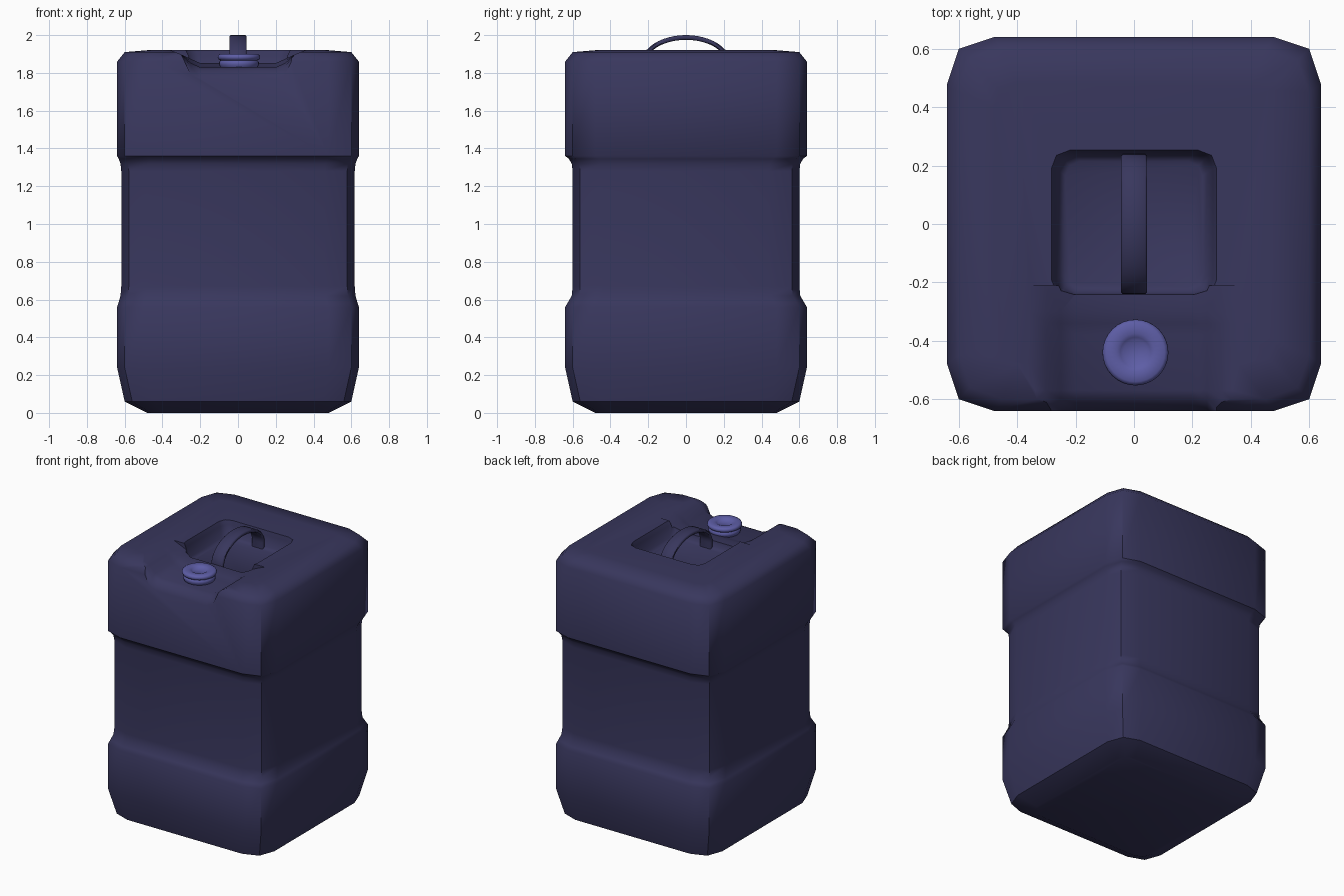
import bpy, bmesh, math

if "Cube" in bpy.data.objects:
    bpy.data.objects.remove(bpy.data.objects["Cube"])


def material(name, rgb):
    m = bpy.data.materials.new(name)
    m.diffuse_color = (*rgb, 1)
    m.use_nodes = True
    m.node_tree.nodes["Principled BSDF"].inputs["Base Color"].default_value = m.diffuse_color
    return m


NAVY = material("navy_plastic", (0.04, 0.038, 0.11))
BLUE = material("blue_plastic", (0.11, 0.11, 0.38))


def loft(name, rings, mat, closed=True):
    """Skin a list of equal-length point rings and cap both ends."""
    bm = bmesh.new()
    vs = [[bm.verts.new(p) for p in r] for r in rings]
    n = len(rings[0])
    for a, b in zip(vs, vs[1:]):
        for i in range(n):
            j = (i + 1) % n
            bm.faces.new((a[i], a[j], b[j], b[i]))
    bm.faces.new(vs[0])
    bm.faces.new(vs[-1])
    bmesh.ops.recalc_face_normals(bm, faces=bm.faces)
    me = bpy.data.meshes.new(name)
    bm.to_mesh(me)
    bm.free()
    ob = bpy.data.objects.new(name, me)
    bpy.context.collection.objects.link(ob)
    me.materials.append(mat)
    return ob


def smooth(ob, deg):
    bpy.ops.object.select_all(action='DESELECT')
    ob.select_set(True)
    bpy.context.view_layer.objects.active = ob
    bpy.ops.object.shade_smooth_by_angle(angle=math.radians(deg))


def soft_rect(hx, hy, z, s, l):
    """Rectangle whose corners are cut by two facets."""
    q = [(hx, hy - l), (hx - s, hy - s), (hx - l, hy)]
    pts = q + [(-x, y) for x, y in q[::-1]]
    pts += [(-x, -y) for x, y in pts]
    return [(x, y, z) for x, y in pts]


# Body: stacked cross-sections with a recessed waist
profile = [(0.48, 0.48, 0.0, 0.02, 0.08), (0.60, 0.60, 0.06, 0.04, 0.15),
           (0.64, 0.64, 0.24, 0.04, 0.16), (0.64, 0.64, 0.56, 0.04, 0.16),
           (0.632, 0.625, 0.585, 0.04, 0.16), (0.622, 0.605, 0.62, 0.04, 0.16),
           (0.618, 0.60, 0.67, 0.04, 0.16), (0.618, 0.60, 1.28, 0.04, 0.16),
           (0.622, 0.605, 1.32, 0.04, 0.16), (0.632, 0.62, 1.345, 0.04, 0.16),
           (0.64, 0.64, 1.36, 0.04, 0.16), (0.64, 0.64, 1.86, 0.04, 0.16),
           (0.60, 0.60, 1.91, 0.04, 0.15), (0.48, 0.48, 1.92, 0.02, 0.08)]
body = loft("container_body", [soft_rect(*p) for p in profile], NAVY)

# Cutters: handle well, and spout notch that spills over the front edge
well = loft("handle_well_cutter", [
    soft_rect(0.235, 0.215, 1.80, 0.015, 0.05),
    soft_rect(0.255, 0.235, 1.815, 0.016, 0.055),
    soft_rect(0.27, 0.248, 1.89, 0.017, 0.06),
    soft_rect(0.29, 0.255, 1.935, 0.018, 0.065)], NAVY)


def notch_ring(y, floor):
    half = [(0.20, floor), (0.25, floor + 0.022), (0.30, 1.897), (0.36, 1.921),
            (0.37, 2.05)]
    return [(x, y, z) for x, z in half] + [(-x, y, z) for x, z in half[::-1]]


notch = loft("spout_notch_cutter", [notch_ring(y, f) for y, f in (
    (-0.21, 1.852), (-0.30, 1.852), (-0.34, 1.842), (-0.38, 1.83),
    (-0.57, 1.83), (-0.60, 1.815), (-0.64, 1.77), (-0.70, 1.70))], NAVY)

for cutter in (well, notch):
    mod = body.modifiers.new(cutter.name, 'BOOLEAN')
    mod.operation = 'DIFFERENCE'
    mod.solver = 'EXACT'
    mod.object = cutter
    bpy.context.view_layer.objects.active = body
    bpy.ops.object.modifier_apply(modifier=mod.name)
for cutter in (well, notch):
    bpy.data.objects.remove(cutter)
smooth(body, 48)

# Handle: flat strap arched over the well
section = [(0.045, -0.006), (0.045, -0.019), (0.038, -0.025), (-0.038, -0.025),
           (-0.045, -0.019), (-0.045, -0.006), (-0.038, 0), (0.038, 0)]


def strap_ring(t, drop=0):
    return [(x, (0.24 + d) * math.cos(t),
             1.845 - drop + (0.155 + d) * math.sin(t)) for x, d in section]


N = 24
rings = [strap_ring(0, 0.055)]
rings += [strap_ring(math.pi * i / N) for i in range(N + 1)]
rings += [strap_ring(math.pi, 0.055)]
handle = loft("carry_handle", rings, NAVY)
smooth(handle, 50)

# Screw cap: turned profile with a dished top
cap_profile = [(0.09, 1.82), (0.10, 1.832), (0.105, 1.845), (0.105, 1.858),
               (0.098, 1.866), (0.108, 1.872), (0.113, 1.882), (0.11, 1.893),
               (0.10, 1.90), (0.065, 1.90), (0.052, 1.894), (0.042, 1.886)]
S = 32
cap = loft("screw_cap", [[(0.005 + r * math.cos(2 * math.pi * i / S),
                           -0.44 + r * math.sin(2 * math.pi * i / S), z)
                          for i in range(S)] for r, z in cap_profile], BLUE)
smooth(cap, 60)
